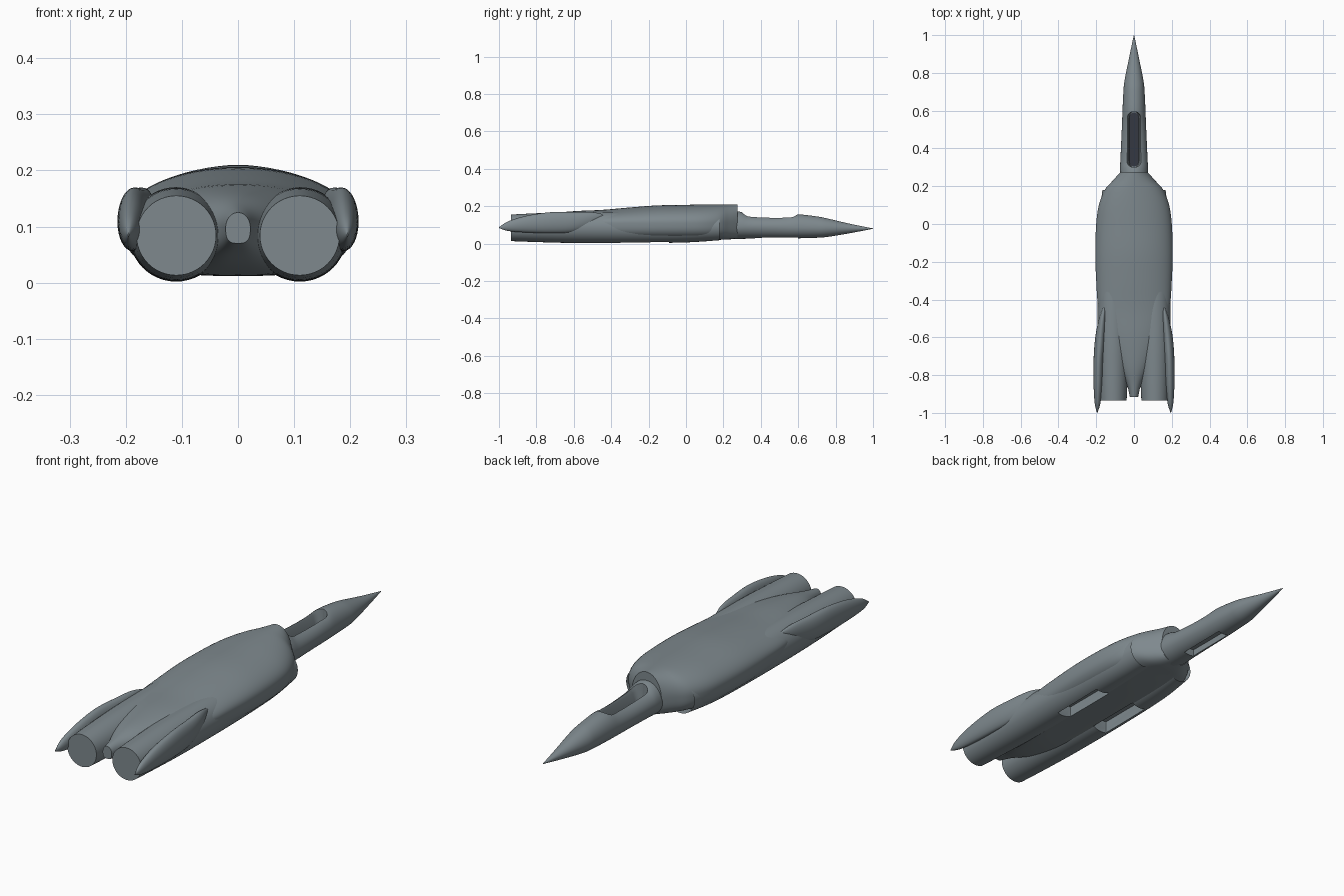
import bpy, bmesh
from math import sin, cos, pi, radians

if "Cube" in bpy.data.objects:
    bpy.data.objects.remove(bpy.data.objects["Cube"])


def material(name, color):
    m = bpy.data.materials.new(name)
    m.use_nodes = True
    m.diffuse_color = color
    m.node_tree.nodes["Principled BSDF"].inputs["Base Color"].default_value = color
    return m


grey = material("blue grey paint", (0.21, 0.25, 0.27, 1))
dark = material("dark cockpit", (0.035, 0.04, 0.055, 1))


def finish(name, bm, mat):
    bmesh.ops.recalc_face_normals(bm, faces=bm.faces)
    mesh = bpy.data.meshes.new(name)
    bm.to_mesh(mesh)
    bm.free()
    ob = bpy.data.objects.new(name, mesh)
    bpy.context.collection.objects.link(ob)
    mesh.materials.append(mat)
    return ob


def smooth(ob):
    bpy.ops.object.select_all(action="DESELECT")
    ob.select_set(True)
    bpy.context.view_layer.objects.active = ob
    bpy.ops.object.shade_smooth_by_angle(angle=radians(35))


def refine(rows, steps=5):
    """Catmull-Rom interpolation between section rows."""
    out = []
    for i in range(len(rows) - 1):
        a, b = rows[max(i - 1, 0)], rows[i]
        c, d = rows[i + 1], rows[min(i + 2, len(rows) - 1)]
        for s in range(steps):
            t = s / steps
            out.append([q + 0.5 * t * (r - p + t * (2 * p - 5 * q + 4 * r - u + t * (3 * (q - r) + u - p)))
                        for p, q, r, u in zip(a, b, c, d)])
    return out + [list(rows[-1])]


def power(v, e):
    return (1 if v >= 0 else -1) * abs(v) ** e


def loft(name, rows, side=1, low=2, n=48, inlet=0):
    """Skin sections (y, x, z, half width, top, bottom) into a closed body."""
    bm = bmesh.new()
    rings = []
    for y, x, z, w, top, bottom in refine(rows):
        ring = []
        for k in range(n):
            c, s = cos(2 * pi * k / n), sin(2 * pi * k / n)
            e = 1 if s >= 0 else 2 / low
            h = top - z if s >= 0 else z - bottom
            ring.append(bm.verts.new((side * (x + w * power(c, e)), y, z + h * power(s, e))))
        rings.append(ring)
    for a, b in zip(rings, rings[1:]):
        for k in range(n):
            bm.faces.new((a[k], a[(k + 1) % n], b[(k + 1) % n], b[k]))
    front = bm.faces.new(rings[0])
    bm.faces.new(rings[-1])
    # Hollow air inlet
    if inlet:
        bmesh.ops.inset_individual(bm, faces=[front], thickness=0.006)
        bmesh.ops.translate(bm, verts=front.verts, vec=(0, -inlet, 0))
    return finish(name, bm, grey)


def tube(y, x, z, w, h):
    return (y, x, z, w, z + h, z - h)


def slot(name, levels, y0, y1, mat=grey, corner=1.0):
    """Rounded slot prism; levels are (z, half width, x)."""
    bm = bmesh.new()
    rings = []
    for z, w, x in levels:
        r = w * corner
        ring = []
        for cx, cy, start in ((w - r, y1 - r, 0), (r - w, y1 - r, 1), (r - w, y0 + r, 2), (w - r, y0 + r, 3)):
            for k in range(7):
                a = (start + k / 6 * 0.98 + 0.01) * pi / 2
                ring.append(bm.verts.new((x + cx + r * cos(a), cy + r * sin(a), z)))
        rings.append(ring)
    n = len(rings[0])
    for a, b in zip(rings, rings[1:]):
        for k in range(n):
            bm.faces.new((a[k], a[(k + 1) % n], b[(k + 1) % n], b[k]))
    bm.faces.new(rings[0])
    bm.faces.new(rings[-1])
    return finish(name, bm, mat)


def cut(ob, cutter):
    mod = ob.modifiers.new("cut", "BOOLEAN")
    mod.operation, mod.solver, mod.object = "DIFFERENCE", "EXACT", cutter
    bpy.context.view_layer.objects.active = ob
    bpy.ops.object.modifier_apply(modifier=mod.name)


# Central body: shoulders, flat belly and tapering tail spine
hull = loft("main_body", [
    (0.275, 0, 0.11, 0.072, 0.21, 0.028), (0.23, 0, 0.11, 0.112, 0.21, 0.022),
    (0.18, 0, 0.11, 0.155, 0.21, 0.02), (0.1, 0, 0.11, 0.186, 0.209, 0.016),
    (0.0, 0, 0.11, 0.2, 0.207, 0.013), (-0.15, 0, 0.11, 0.205, 0.204, 0.012),
    (-0.3, 0, 0.11, 0.2, 0.193, 0.012), (-0.45, 0, 0.11, 0.188, 0.18, 0.012),
    (-0.6, 0, 0.11, 0.15, 0.173, 0.014), (-0.75, 0, 0.105, 0.085, 0.158, 0.03),
    (-0.85, 0, 0.1, 0.038, 0.138, 0.056), (-0.915, 0, 0.098, 0.022, 0.125, 0.07)], low=3, n=64)

# Forward fuselage and pointed nose
nose = loft("nose", [
    (0.15, 0, 0.09, 0.078, 0.18, 0.024), (0.28, 0, 0.09, 0.075, 0.172, 0.025),
    (0.34, 0, 0.09, 0.072, 0.153, 0.026), (0.45, 0, 0.088, 0.067, 0.146, 0.027),
    (0.54, 0, 0.086, 0.063, 0.149, 0.027), (0.6, 0, 0.085, 0.061, 0.156, 0.028),
    (0.7, 0, 0.083, 0.056, 0.145, 0.031), (0.76, 0, 0.082, 0.05, 0.133, 0.036),
    (0.88, 0, 0.081, 0.026, 0.105, 0.056), (1.0, 0, 0.08, 0.001, 0.081, 0.079)])

# Engines and tail pods, mirrored left and right
engines = {}
for side, label in ((1, "left"), (-1, "right")):
    engines[side] = loft(label + "_engine", [
        tube(0.18, 0.097, 0.088, 0.07, 0.07), tube(0.0, 0.107, 0.086, 0.08, 0.08),
        tube(-0.3, 0.11, 0.086, 0.084, 0.084), tube(-0.6, 0.11, 0.086, 0.083, 0.083),
        tube(-0.8, 0.11, 0.085, 0.077, 0.077), tube(-0.935, 0.11, 0.084, 0.071, 0.071)],
        side, inlet=0.05)
    smooth(loft(label + "_tail_pod", [
        tube(-0.43, 0.155, 0.15, 0.003, 0.003), tube(-0.5, 0.167, 0.132, 0.018, 0.036),
        tube(-0.6, 0.178, 0.115, 0.027, 0.054), tube(-0.72, 0.187, 0.112, 0.027, 0.056),
        tube(-0.85, 0.19, 0.104, 0.024, 0.045), tube(-0.95, 0.193, 0.093, 0.015, 0.026),
        tube(-1.0, 0.195, 0.085, 0.001, 0.002)], side, n=32))

# Wheel wells
cutters = []
for side in (1, -1):
    well = slot("well_cutter", [(-0.05, 0.035, side * 0.1), (0.06, 0.035, side * 0.1)], -0.35, -0.09, corner=0.05)
    cut(hull, well)
    cut(engines[side], well)
    cutters.append(well)
nose_well = slot("nose_well_cutter", [(-0.05, 0.025, 0), (0.06, 0.025, 0)], 0.37, 0.6, corner=0.05)
cut(nose, nose_well)

# Open cockpit with sloping walls and dark floor
cockpit = slot("cockpit_cutter", [(0.085, 0.022, 0), (0.13, 0.03, 0), (0.16, 0.046, 0), (0.25, 0.046, 0)], 0.3, 0.595)
cut(nose, cockpit)
slot("cockpit_floor", [(0.082, 0.024, 0), (0.089, 0.024, 0)], 0.305, 0.59, dark)
for c in cutters + [nose_well, cockpit]:
    bpy.data.objects.remove(c)

for ob in [hull, nose, *engines.values()]:
    smooth(ob)
